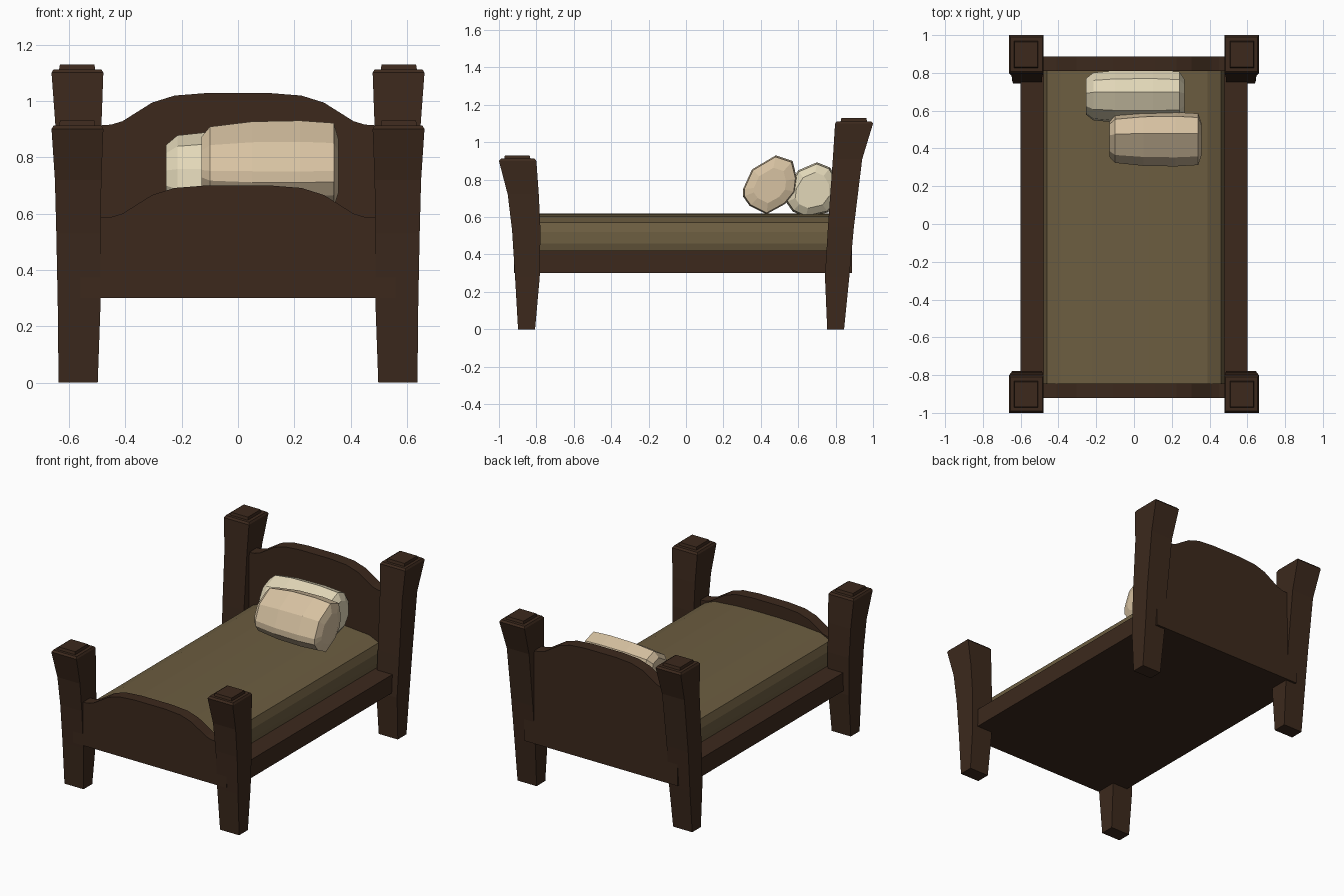
import bpy, bmesh

if "Cube" in bpy.data.objects:
    bpy.data.objects.remove(bpy.data.objects["Cube"])


def material(name, rgb):
    m = bpy.data.materials.new(name)
    m.diffuse_color = (*rgb, 1)
    m.use_nodes = True
    m.node_tree.nodes["Principled BSDF"].inputs["Base Color"].default_value = m.diffuse_color
    return m


WOOD = material("dark_wood", (0.045, 0.022, 0.012))
CLOTH = material("olive_cloth", (0.15, 0.11, 0.052))
TAN = material("tan_linen", (0.68, 0.54, 0.36))
CREAM = material("cream_linen", (0.76, 0.68, 0.48))


def loft(name, rings, mat):
    """Skin matching rings of points and cap both ends."""
    bm = bmesh.new()
    vr = [[bm.verts.new(p) for p in r] for r in rings]
    n = len(rings[0])
    for a, b in zip(vr, vr[1:]):
        for i in range(n):
            j = (i + 1) % n
            bm.faces.new((a[i], a[j], b[j], b[i]))
    bm.faces.new(vr[0])
    bm.faces.new(vr[-1])
    bmesh.ops.recalc_face_normals(bm, faces=bm.faces)
    me = bpy.data.meshes.new(name)
    bm.to_mesh(me)
    bm.free()
    me.materials.append(mat)
    ob = bpy.data.objects.new(name, me)
    bpy.context.collection.objects.link(ob)
    return ob


def rect(x0, x1, y0, y1, z):
    return [(x0, y0, z), (x1, y0, z), (x1, y1, z), (x0, y1, z)]


def post(name, sections, side):
    """Square post from (z, inner x, outer x, y0, y1) sections."""
    loft(name, [rect(side * a, side * b, y0, y1, z) for z, a, b, y0, y1 in sections], WOOD)


# flared posts with a stepped cap
front = [(0, .498, .637, -.898, -.807), (.28, .488, .64, -.914, -.782),
         (.53, .488, .645, -.93, -.778), (.72, .485, .65, -.953, -.787),
         (.9, .478, .662, -1, -.80), (.912, .485, .655, -.99, -.81),
         (.912, .507, .635, -.972, -.832), (.93, .51, .632, -.968, -.836)]
rear = [(0, .498, .637, .755, .845), (.28, .488, .64, .743, .873),
        (.55, .488, .645, .759, .898), (.91, .485, .648, .785, .942),
        (1.1, .478, .662, .797, 1), (1.112, .485, .655, .807, .99),
        (1.112, .507, .635, .827, .968), (1.13, .51, .632, .831, .964)]
for side, tag in ((-1, "left"), (1, "right")):
    post("front_post_" + tag, front, side)
    post("rear_post_" + tag, rear, side)

# bed base with side rails
loft("base", [rect(-.6, .6, -.86, .83, .3), rect(-.6, .6, -.86, .83, .42)], WOOD)


# arched end boards
def board(name, y0, y1, top):
    arch = [(.56, -.117), (.49, -.115), (.45, -.112), (.41, -.1), (.305, -.034), (.225, -.009), (.11, 0)]
    prof = [(.56, .3)] + [(x, top + d) for x, d in arch]
    prof += [(-x, z) for x, z in reversed(prof)]
    loft(name, [[(x, y, z) for x, z in prof] for y in (y0, y1)], WOOD)


board("footboard", -.92, -.845, .7)
board("headboard", .81, .888, 1.028)

# mattress with rounded long edges
half = [(.465, .41), (.48, .46), (.478, .52), (.46, .57), (.39, .602), (.22, .616), (.08, .62)]
prof = half + [(-x, z) for x, z in reversed(half)]
loft("mattress", [[(x, y, z) for x, z in prof] for y in (-.85, .815)], CLOTH)


# chunky faceted pillows: a side outline lofted along x
def pillow(name, outline, stations, mat):
    cy = sum(p[0] for p in outline) / len(outline)
    cz = sum(p[1] for p in outline) / len(outline)
    ob = loft(name, [[(x, cy + (y - cy) * s, cz + (z - cz) * s) for y, z in outline]
                     for x, s in stations], mat)
    bm = bmesh.new()
    bm.from_mesh(ob.data)
    bmesh.ops.triangulate(bm, faces=bm.faces)
    bm.to_mesh(ob.data)
    bm.free()


pillow("front_pillow",
       [(.305, .75), (.353, .855), (.48, .93), (.57, .9), (.592, .81), (.583, .735),
        (.53, .67), (.43, .615), (.34, .66), (.305, .71)],
       [(-.13, .65), (-.1, .87), (.05, .98), (.22, 1), (.34, .95), (.357, .6)], TAN)
pillow("rear_pillow",
       [(.535, .68), (.545, .76), (.6, .85), (.7, .893), (.77, .865), (.815, .79),
        (.815, .7), (.76, .625), (.64, .598), (.57, .63)],
       [(-.255, .68), (-.215, .9), (-.1, .98), (.1, 1), (.24, .94), (.268, .65)], CREAM)
